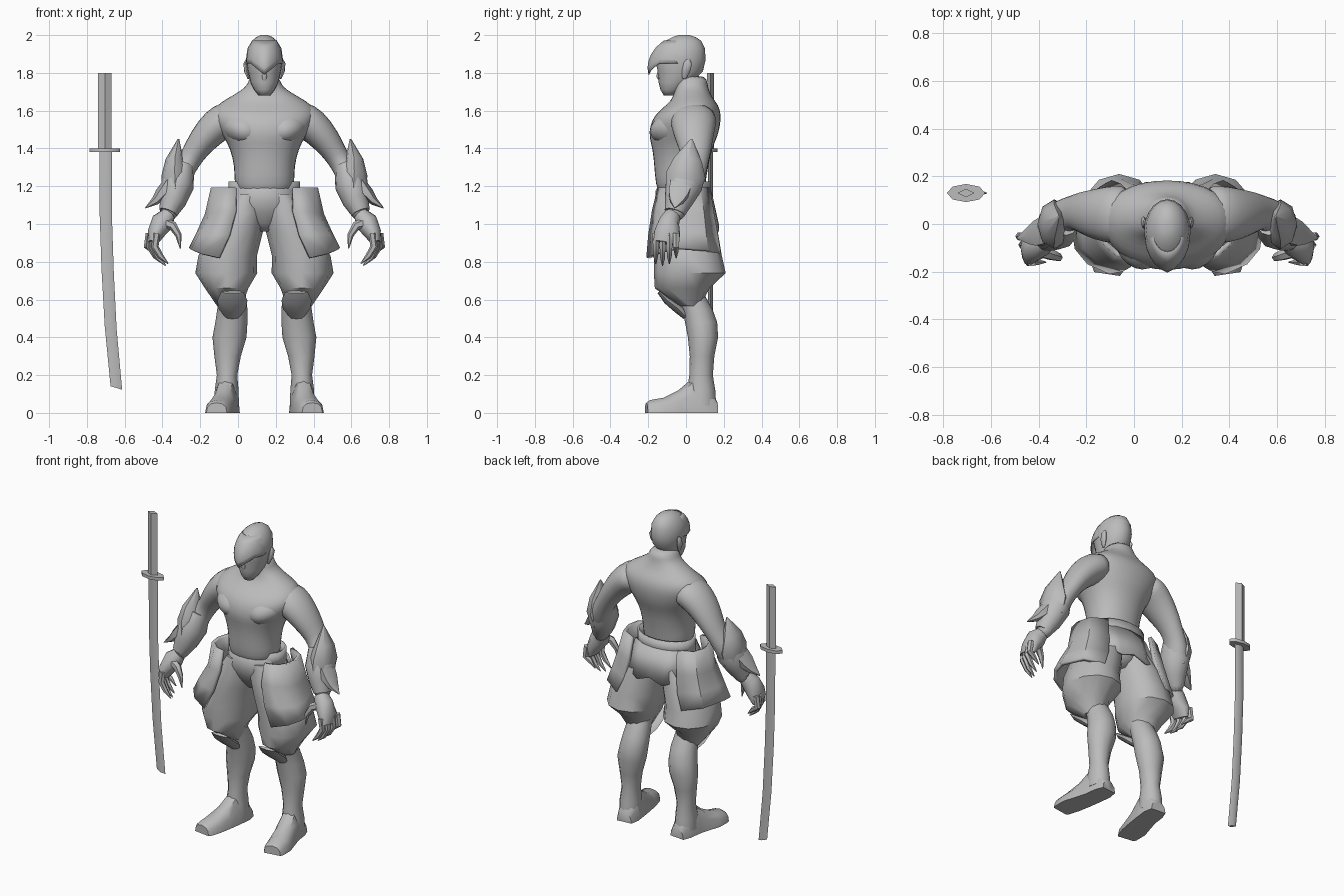
import bpy, bmesh, math
from mathutils import Vector

default_cube = bpy.data.objects.get("Cube")
if default_cube:
    bpy.data.objects.remove(default_cube, do_unlink=True)

CM = 0.01            # all part tables are in hundredths of a unit
BODY_X = 0.14        # the figure stands beside its sword
UPRIGHT = (0, 0, 1)

grey = bpy.data.materials.new("plain_grey")
grey.use_nodes = True
grey.diffuse_color = (0.5, 0.5, 0.5, 1)
shader = next(n for n in grey.node_tree.nodes if n.type == 'BSDF_PRINCIPLED')
shader.inputs["Base Color"].default_value = grey.diffuse_color
shader.inputs["Roughness"].default_value = 0.8


def finish(name, bm, offset=BODY_X, mirror=False, smooth=0, thick=0, angle=40):
    """Turn a bmesh into a shaded object with its modifiers."""
    bmesh.ops.recalc_face_normals(bm, faces=bm.faces)
    mesh = bpy.data.meshes.new(name)
    bm.to_mesh(mesh)
    bm.free()
    mesh.materials.append(grey)
    obj = bpy.data.objects.new(name, mesh)
    bpy.context.collection.objects.link(obj)
    obj.location.x = offset
    bpy.ops.object.select_all(action='DESELECT')
    obj.select_set(True)
    bpy.context.view_layer.objects.active = obj
    bpy.ops.object.shade_smooth_by_angle(angle=math.radians(angle))
    if thick:
        solid = obj.modifiers.new("thickness", 'SOLIDIFY')
        solid.thickness = thick
        solid.offset = 0
    if mirror:
        twin = obj.modifiers.new("mirror", 'MIRROR')
        twin.use_mirror_merge = False
    if smooth:
        soft = obj.modifiers.new("soften", 'SUBSURF')
        soft.levels = soft.render_levels = smooth
    return obj


def loft(name, rings, sides=12, up=(0, 1, 0), axis=None, caps=True, floor=False, power=1,
         **options):
    """Skin elliptical rings (x, y, z, width, depth) across their path or a fixed axis."""
    bm = bmesh.new()
    centres = [Vector(r[:3]) * CM for r in rings]
    loops = []
    for i, (centre, ring) in enumerate(zip(centres, rings)):
        along = centres[min(i + 1, len(rings) - 1)] - centres[max(i - 1, 0)]
        if axis:
            along = Vector(axis)
        along.normalize()
        depth = Vector(up) - along * along.dot(Vector(up))
        depth.normalize()
        width = depth.cross(along)
        loop = []
        for k in range(sides):
            turn = math.tau * k / sides
            c, s = (math.copysign(abs(v) ** power, v) for v in (math.cos(turn), math.sin(turn)))
            point = centre + (width * c * ring[3] + depth * s * ring[4]) * CM
            if floor:
                point.z = max(point.z, 0)
            loop.append(bm.verts.new(point))
        loops.append(loop)
    for low, high in zip(loops, loops[1:]):
        for k in range(sides):
            n = (k + 1) % sides
            bm.faces.new((low[k], low[n], high[n], high[k]))
    if caps:
        bm.faces.new(loops[0])
        bm.faces.new(loops[-1])
    return finish(name, bm, **options)


def column(name, rings, **options):
    """Level rings on the body's centre line, given as (z, y, width, depth)."""
    return loft(name, [(0, y, z, w, d) for z, y, w, d in rings], axis=UPRIGHT, **options)


def sheet(name, rows, **options):
    """Skin rows of points into a thin plate."""
    bm = bmesh.new()
    grid = [[bm.verts.new(Vector(p) * CM) for p in row] for row in rows]
    for a, b in zip(grid, grid[1:]):
        for k in range(len(a) - 1):
            bm.faces.new((a[k], a[k + 1], b[k + 1], b[k]))
    return finish(name, bm, **options)


# Torso, chest and neck
column("torso", [(112, -2, 14, 12), (122, -3, 16.5, 13.5), (130, -2.5, 16, 14.5),
                 (140, -2, 18.5, 16), (146, -1.5, 22, 18.5), (152, -0.5, 26, 19),
                 (158, 1, 28.5, 18), (163, 3.5, 26, 14), (167, 3.5, 19, 10.5),
                 (171, 3, 12, 9.3), (174, 2.5, 8.8, 9), (179, 2, 8, 9)],
       sides=16, power=0.92, smooth=1, angle=90)
loft("chest_muscles", [(9.5, -4, 142, 7, 11), (10, -4, 146.5, 11.5, 16),
                       (11, -3.5, 152, 13, 16.5), (11, -1, 157, 12, 14.5),
                       (10, 3, 163, 7, 9)], axis=UPRIGHT, mirror=True, smooth=1, angle=90)

# Head, face and pointed mask
column("head", [(168, -8.5, 3, 3.2), (171, -7.5, 5.4, 6), (175, -5.5, 7.4, 9),
                (181, -3, 8.8, 12), (187, -3, 9.8, 13.4), (193, -2.5, 9, 12.5),
                (197, -1.5, 6.6, 9.5), (199, -1, 4.2, 6), (200, -1, 1.8, 3)],
       sides=20, angle=70)
loft("nose", [(0, -13, 184, 1, 1.5), (0, -14.2, 178, 1.5, 1.8), (0, -13, 175, 1.2, 1)],
     sides=6, angle=70)
loft("ears", [(8.5, -1, 177, 0.5, 1), (9.5, 0, 181, 1.3, 2.2), (10, 1, 185, 1.1, 2.2),
              (9.5, 1, 187, 0.5, 1)], sides=8, mirror=True, angle=60)


def mask_point(t, s):
    """Point on the mask: t runs side to side, s from brow edge to crown."""
    brow = 179 + 6 * min(1, abs(t) * 2)
    z = brow + (197 - brow) * s
    bulge = math.sqrt(1 - ((z - 186) / 14) ** 2) * (1 - 0.1 * t ** 4)
    beak = 4.5 * (1 - abs(t)) ** 2 * (1 - s)
    turn = math.radians(90) * t
    return 10.1 * bulge * math.sin(turn), -3 - 14 * bulge * math.cos(turn) - beak, z


sheet("mask", [[mask_point(k / 6, j / 5) for k in range(-6, 7)] for j in range(6)],
      thick=0.004, angle=50)

# Arms with spiked forearm guards
loft("arms", [(15, 4, 157, 9, 12), (22, 4, 155, 10, 13), (29, 4, 149, 9, 11.5),
              (36, 5, 140, 7, 9), (40, 5, 133, 6, 7), (44, 3, 127, 6.5, 8),
              (46, 0, 120, 7.5, 8.5), (49, -4, 110, 5.5, 6), (52, -7, 102, 4.5, 5)],
     mirror=True, smooth=1, angle=90)
loft("forearm_guards", [(43, 2, 131, 6, 7), (46, -1, 121, 8.8, 10), (48.5, -4, 112, 7, 7.5),
                        (51, -6, 106, 5, 5.5)], mirror=True, sides=12, angle=50)
loft("elbow_spikes", [(47, -2, 117, 7, 9), (47.5, 0, 126, 7, 10.5), (47.5, 1, 134, 4.8, 7.5),
                      (45.5, 3, 145, 0.4, 0.5)], mirror=True, sides=8, angle=50)
loft("wrist_spikes", [(50, -2, 123, 3, 7), (54.5, -4, 116, 3.5, 6), (58, -5, 112, 2.2, 4),
                      (63, -6, 108.5, 0.3, 0.3)], mirror=True, sides=6)

# Hands with clawed fingers
loft("palms", [(51, -7, 105, 4, 4.5), (54, -9, 101, 6, 5.5), (57.5, -10, 95, 4.5, 7),
               (59, -11, 90, 2.5, 6.5)], mirror=True, sides=12, angle=60)
for number in range(4):
    x = 57 + 1.3 * number
    y = -16 + 3.6 * number
    drop = (1, 0, 1, 4)[number]
    loft(f"fingers_{number + 1}", [(x, y, 95, 2, 2), (x + 1, y, 88, 2, 1.8),
                                   (x - 2, y, 82 + drop, 1.6, 1.4),
                                   (x - 6, y, 78 + drop, 0.3, 0.3)], mirror=True, sides=6)
loft("thumbs", [(54, -11, 101, 3, 3), (48.5, -13, 99, 2.4, 2.4), (45.5, -14, 94, 1.7, 1.7),
                (44.5, -14, 87, 0.3, 0.3)], mirror=True, sides=6)

# Waistband, hips, back flap and baggy trousers
column("waistband", [(113, 0, 18.3, 12.5), (122.5, 0, 18.3, 12.5)], caps=False,
       sides=20, thick=0.012)
column("hips", [(122, -2, 13, 11), (118, -2.5, 16.5, 13.5), (112, -2, 18, 14.5),
                (106, -1, 18, 13.5), (100, 0, 12, 10.5), (96, 0, 6, 7)],
       sides=16, angle=70)
sheet("back_flap", [[(-17, 7, 117), (-9, 11.5, 117), (0, 13, 117), (9, 11.5, 117), (17, 7, 117)],
                    [(-19, 13, 100), (-9, 17, 96), (0, 17, 99), (9, 17, 96), (19, 13, 100)]],
      thick=0.012)
loft("trouser_legs", [(8.5, -2, 116, 7, 13), (11, -1.5, 106, 11, 15), (15, 0, 96, 14.2, 16.8),
                      (19.5, 1, 83, 15.5, 18), (20.2, 2, 74, 16.4, 19),
                      (20, -2, 66, 11.5, 14.5), (18.5, 2, 56.5, 6.5, 5.5)],
     axis=UPRIGHT, sides=12, power=0.95, mirror=True, angle=45)

# Flared side panels around the hips
sheet("skirt_panels",
      [[(15, -14, 119), (21, -12.5, 119), (26, -8, 119), (27.3, -1, 119), (25, 7, 119),
        (16, 12, 119)],
       [(15, -17, 107), (23, -15, 106), (28, -9, 105), (30.5, -2, 105), (28, 9, 105),
        (17, 14, 105)],
       [(18.5, -19, 94), (28, -16, 94), (34, -10, 94), (35, -2, 95), (31, 10, 95),
        (19, 16, 94)],
       [(24, -20, 82), (33, -16, 84), (38, -10, 86), (39, -3, 87), (34, 11, 86),
        (23, 17.5, 84)]],
      mirror=True, thick=0.022)

# Lower legs, knee plates and feet
loft("shins", [(17, 2, 64, 7, 7), (17, 6, 55, 8, 8), (17.5, 8, 48, 8.5, 8.5),
               (18.5, 9, 40, 9, 8), (19.5, 8.5, 30, 7, 6.5), (19.8, 8, 20, 5.4, 6.2),
               (20, 8, 12, 6.3, 7.5), (20, 8, 4, 6.5, 8)],
     axis=UPRIGHT, mirror=True, angle=60)
loft("knee_plates", [(17, -14.5, 64, 6, 0.8), (17, -10, 59.5, 8, 2), (17, -4, 55, 7.2, 2.5),
                     (17, 0, 51, 4, 1.8)], mirror=True, sides=8)
loft("feet", [(19, 16.5, 0, 5, 6), (19.5, 11, 0, 6.5, 15), (20.5, 3, 0, 6.5, 18),
              (22, -4, 0, 7, 12), (24, -12, 0, 7.5, 8), (25, -19, 0, 6.5, 6.8),
              (25.3, -21, 0, 5.5, 5.4)], up=UPRIGHT, floor=True, mirror=True, power=0.85)

# Curved sword standing at the right side
loft("sword_grip", [(-70.5, 13, 180, 3.5, 1.8), (-70.5, 13, 139, 3.5, 1.8)], sides=4, offset=0)
loft("sword_guard", [(-70.5, 13, 140, 8, 3.8), (-70.5, 13, 138, 8, 3.8)], sides=8, offset=0)
loft("sword_blade", [(-70, 13, 139.2, 3.5, 1.3), (-70, 13, 105, 3.4, 1.3),
                     (-69, 13, 75, 3.4, 1.3), (-67.4, 13, 45, 3.3, 1.2),
                     (-64.4, 13, 13.2, 3.2, 1.1)],
     axis=(0.3, 0, 1), sides=4, offset=0, angle=60)
